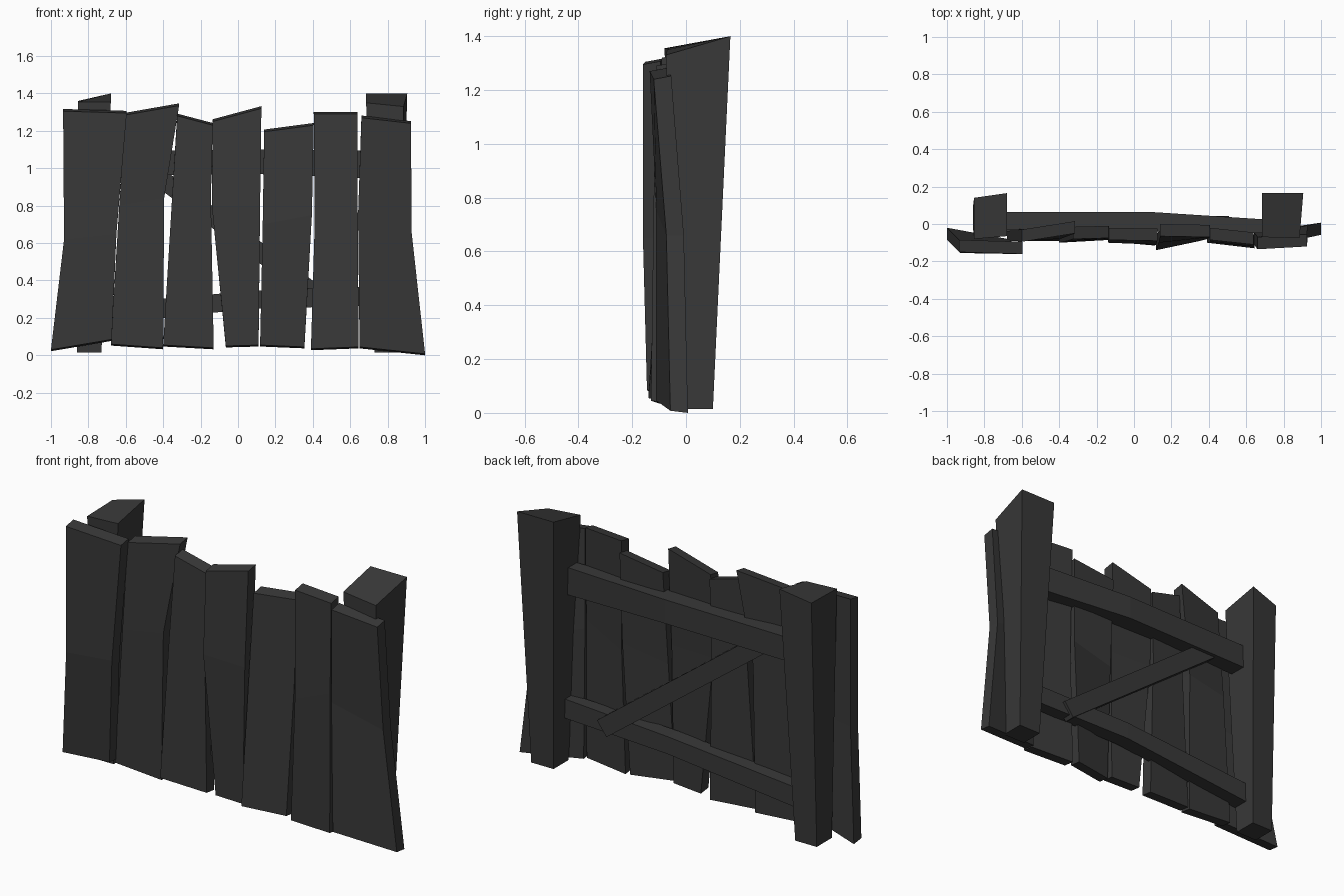
import bpy, bmesh
from mathutils import Vector

wood = bpy.data.materials.new("dark_wood")
wood.diffuse_color = (0.04, 0.04, 0.04, 1)


def loft(name, sections):
    """Flat-faced beam through four-cornered cross-sections."""
    bm = bmesh.new()
    rings = [[bm.verts.new(p) for p in s] for s in sections]
    for a, b in zip(rings, rings[1:]):
        for i in range(4):
            j = (i + 1) % 4
            bm.faces.new((a[i], a[j], b[j], b[i]))
    bm.faces.new(rings[0][::-1])
    bm.faces.new(rings[-1])
    bmesh.ops.recalc_face_normals(bm, faces=bm.faces)
    mesh = bpy.data.meshes.new(name)
    bm.to_mesh(mesh)
    bm.free()
    mesh.materials.append(wood)
    ob = bpy.data.objects.new(name, mesh)
    bpy.context.collection.objects.link(ob)


def plank(name, *levels, t=0.065):
    """Each level: left x, left z, left front y, right x, right z, right front y."""
    rings = []
    for k, (xl, zl, yl, xr, zr, yr) in enumerate(levels):
        d = (-0.008, 0, 0.012)[k]
        rings.append([(xl, yl, zl), (xr, yr, zr), (xr, yr + t, zr + d), (xl, yl + t, zl + d)])
    loft(name, rings)


# Crooked front planks: bottom, waist, top
plank("plank_1", (-1.0, .03, -.085, -.675, .085, -.145), (-.93, .62, -.155, -.65, .65, -.16),
      (-.935, 1.305, -.15, -.595, 1.295, -.16))
plank("plank_2", (-.68, .06, -.09, -.40, .04, -.09), (-.635, .8, -.09, -.395, .84, -.08),
      (-.6, 1.285, -.095, -.315, 1.335, -.05))
plank("plank_3", (-.40, .055, -.10, -.13, .04, -.085), (-.355, .8, -.09, -.145, .84, -.08),
      (-.325, 1.28, -.08, -.135, 1.23, -.075))
plank("plank_4", (-.065, .05, -.10, .11, .055, -.115), (-.14, .8, -.10, .118, .8, -.11),
      (-.135, 1.25, -.085, .125, 1.32, -.09))
plank("plank_5", (.118, .055, -.14, .355, .045, -.09), (.132, .7, -.10, .395, .75, -.08),
      (.14, 1.195, -.065, .405, 1.23, -.07))
plank("plank_6", (.39, .035, -.10, .645, .045, -.13), (.41, .7, -.095, .64, .8, -.12),
      (.405, 1.29, -.085, .64, 1.29, -.11))
plank("plank_7", (.65, .045, -.11, 1.0, .008, -.058), (.642, .75, -.11, .928, .66, -.073),
      (.66, 1.27, -.135, .925, 1.24, -.12))

# Posts: widening upward, slanted tops
loft("left_post", [
    [(-.86, -.03, .015), (-.73, -.03, .015), (-.73, .10, .015), (-.86, .10, .015)],
    [(-.855, -.08, 1.355), (-.68, -.065, 1.355), (-.68, .165, 1.40), (-.855, .14, 1.36)]])
loft("right_post", [
    [(.73, -.03, .015), (.865, -.03, .015), (.865, .10, .015), (.73, .10, .015)],
    [(.685, -.07, 1.35), (.885, -.075, 1.33), (.905, .165, 1.40), (.685, .165, 1.40)]])


def rail(name, *stations):
    """Each station: x, low z, high z, front y, back y."""
    loft(name, [[(x, f, a), (x, b, a), (x, b, c), (x, f, c)] for x, a, c, f, b in stations])


# Back rails
rail("upper_rail", (-.74, .96, 1.09, -.03, .065), (.08, .97, 1.10, -.04, .065),
     (.74, .945, 1.095, -.05, .022))
rail("lower_rail", (-.77, .16, .27, -.04, .05), (.08, .25, .345, -.04, .045),
     (.76, .265, .37, -.05, .015))

# Diagonal brace between the rails
a, b = Vector((.48, 0, .28)), Vector((-.54, 0, 1.04))
d = (b - a).normalized()
n = Vector((-d.z, 0, d.x)) * .048
loft("diagonal_brace", [
    [p + n + Vector((0, f, 0)), p - n + Vector((0, f, 0)),
     p - n + Vector((0, k, 0)), p + n + Vector((0, k, 0))]
    for p, f, k in ((a, -.02, .042), (b, -.02, .045))])
